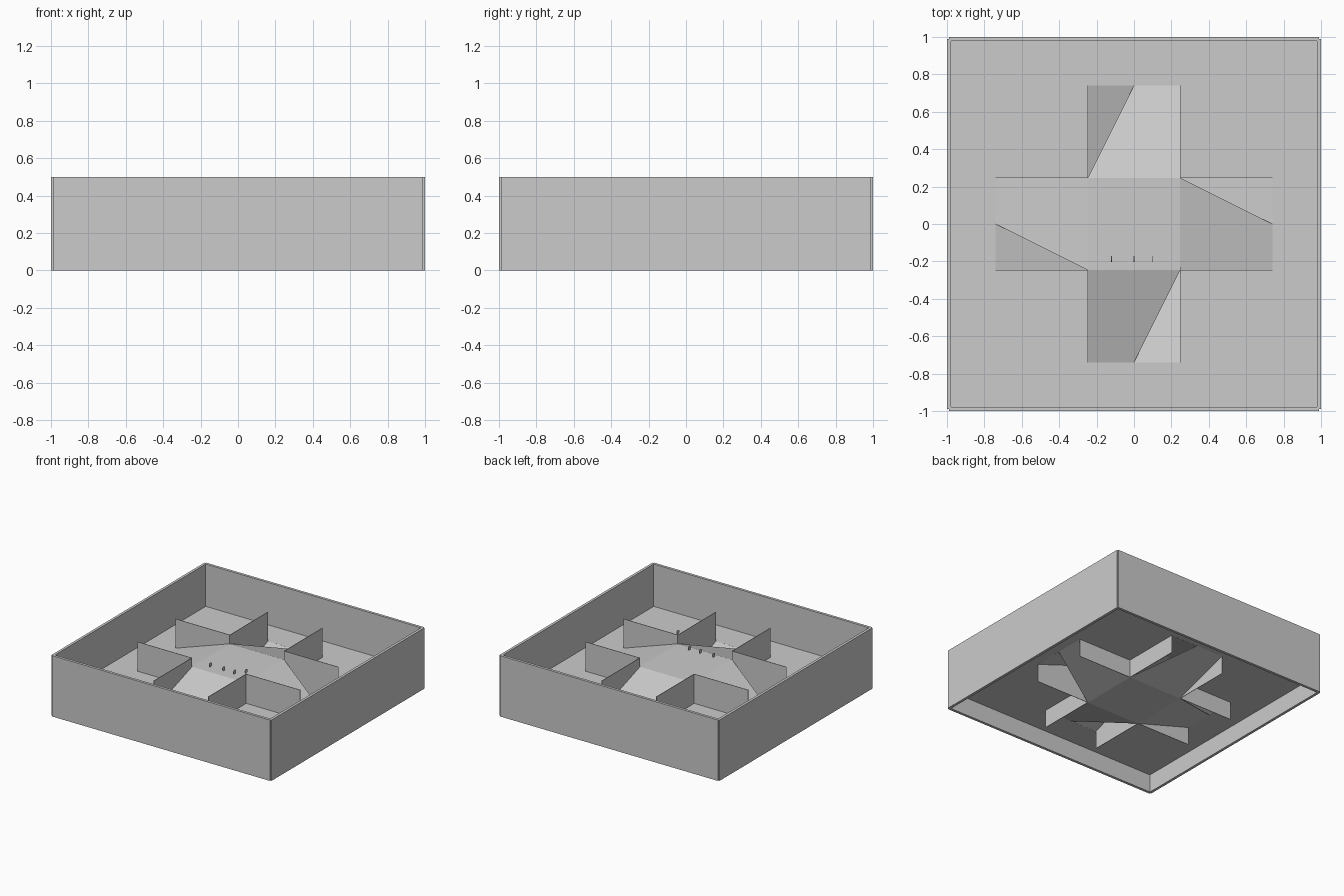
import bpy, bmesh, math
from mathutils import Matrix, Vector

old = bpy.data.objects.get("Cube")
if old:
    bpy.data.objects.remove(old, do_unlink=True)

grey = bpy.data.materials.new("light_grey")
grey.use_nodes = True
grey.diffuse_color = (0.6, 0.6, 0.6, 1)
grey.node_tree.nodes["Principled BSDF"].inputs["Base Color"].default_value = (0.6, 0.6, 0.6, 1)

IN, OUT = 0.247, 0.74               # inner and outer reach of the cross arms
LOW, MID, HIGH = 0.002, 0.15, 0.318  # lower deck, floor, upper deck
RAIL_TOP = 0.393
SHEET = 0.004


def add_object(name, bm):
    mesh = bpy.data.meshes.new(name)
    bm.to_mesh(mesh)
    bm.free()
    mesh.materials.append(grey)
    obj = bpy.data.objects.new(name, mesh)
    bpy.context.collection.objects.link(obj)
    return obj


def box(name, lo, hi, turn=0):
    lo, hi = Vector(lo), Vector(hi)
    bm = bmesh.new()
    place = Matrix.Translation((lo + hi) / 2) @ Matrix.Diagonal((*(hi - lo), 1))
    bmesh.ops.create_cube(bm, size=1, matrix=Matrix.Rotation(turn, 4, "Z") @ place)
    return add_object(name, bm)


def sheet(name, polygons):
    bm = bmesh.new()
    for points in polygons:
        bm.faces.new([bm.verts.new(p) for p in points])
    bmesh.ops.remove_doubles(bm, verts=bm.verts, dist=0.0001)
    obj = add_object(name, bm)
    solid = obj.modifiers.new("thickness", "SOLIDIFY")
    solid.thickness = SHEET
    solid.offset = 0
    return obj


def turned(points, turn):
    rot = Matrix.Rotation(turn, 3, "Z")
    return [rot @ Vector(p) for p in points]


quarter_turns = [i * math.pi / 2 for i in range(4)]

# Outer walls, leaving a small notch at each corner
for i, turn in enumerate(quarter_turns):
    box(f"outer_wall_{i + 1}", (-0.99, -1, 0), (0.99, -0.978, 0.5), turn)

# Floor with a cross-shaped opening
E = 0.985
floor = []
for t in quarter_turns:
    floor.append(turned([(OUT, -IN, MID), (E, -IN, MID), (E, IN, MID), (OUT, IN, MID)], t))
    floor.append(turned([(IN, IN, MID), (OUT, IN, MID), (E, IN, MID), (E, E, MID),
                         (IN, E, MID), (IN, OUT, MID)], t))
sheet("floor", floor)


# Two crossing decks whose ramps each take one half of every arm
def deck(name, z, side_a, side_b):
    faces = [[(-IN, -IN, z), (IN, -IN, z), (IN, IN, z), (-IN, IN, z)]]
    ramp = [(IN, -IN, z), (OUT, side_a, MID), (OUT, side_b, MID), (IN, IN, z)]
    faces += [turned(ramp, t) for t in quarter_turns]
    sheet(name, faces)


deck("upper_deck", HIGH, -IN, 0)
deck("lower_deck", LOW, 0, IN)

# Side walls along both edges of each arm
for i, turn in enumerate(quarter_turns):
    for side, y in (("a", -IN), ("b", IN)):
        box(f"arm_wall_{i + 1}{side}", (IN, y - SHEET / 2, 0),
            (OUT, y + SHEET / 2, RAIL_TOP), turn)


# Small upright discs
def disc(name, x, y, z):
    bm = bmesh.new()
    place = Matrix.Translation((x, y, z)) @ Matrix.Rotation(math.pi / 2, 4, "Y")
    bmesh.ops.create_cone(bm, cap_ends=True, segments=16, radius1=0.017,
                          radius2=0.017, depth=0.004, matrix=place)
    add_object(name, bm)


for i, x in enumerate((-0.12, 0, 0.1)):
    disc(f"deck_disc_{i + 1}", x, -0.187, 0.348)
disc("corner_disc", IN, -IN, 0.415)
